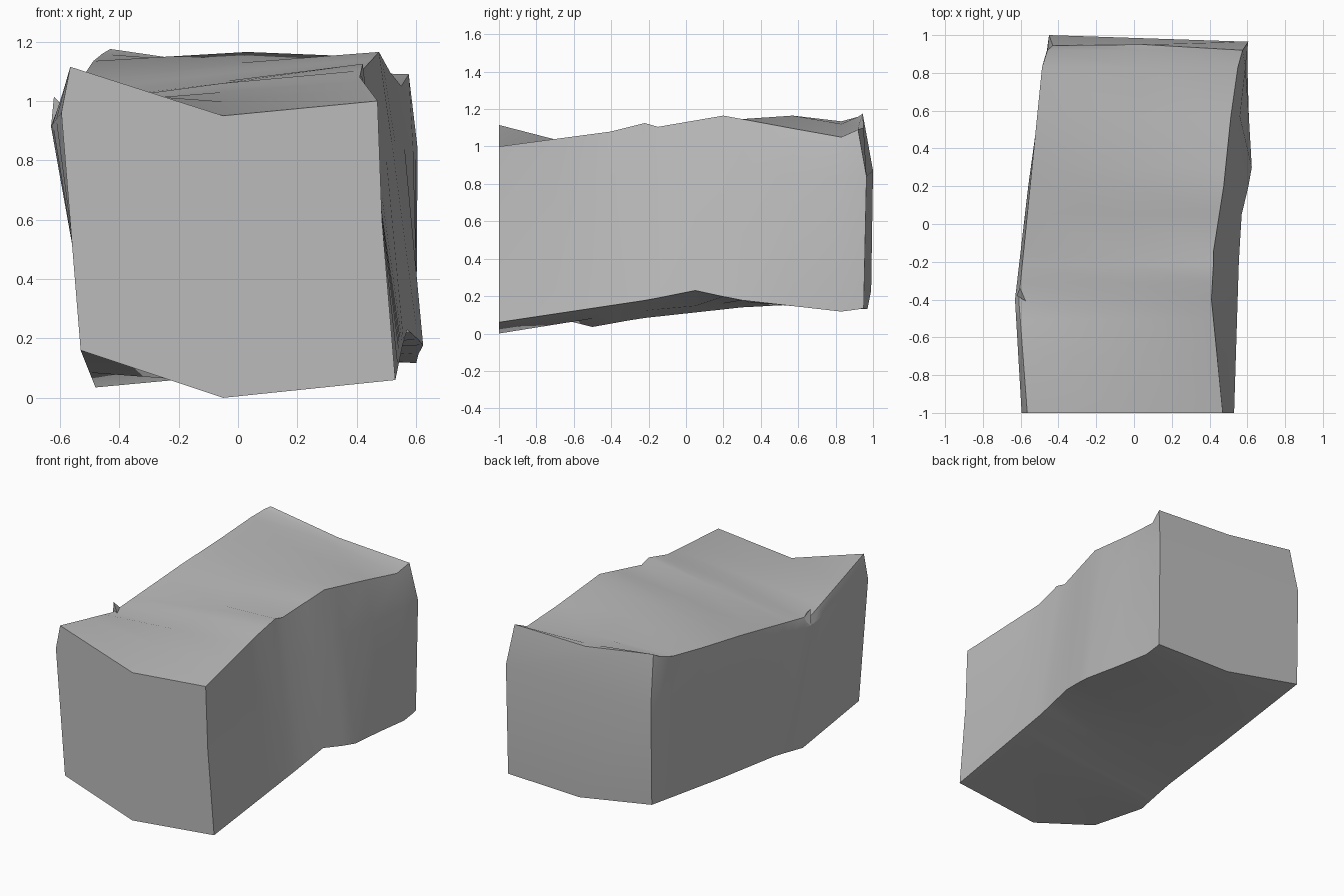
import bpy
import bmesh
from mathutils import Vector

default_cube = bpy.data.objects.get("Cube")
if default_cube:
    bpy.data.objects.remove(default_cube, do_unlink=True)


def make_material(name, colour):
    material = bpy.data.materials.new(name)
    material.use_nodes = True
    material.diffuse_color = colour
    material.node_tree.nodes["Principled BSDF"].inputs["Base Color"].default_value = colour
    return material


def finish(bm, name, material, smooth_angle):
    """Turn a bmesh into a named object, smooth across gentle bends only."""
    bmesh.ops.remove_doubles(bm, verts=bm.verts, dist=0.001)
    bmesh.ops.recalc_face_normals(bm, faces=bm.faces)
    mesh = bpy.data.meshes.new(name)
    bm.to_mesh(mesh)
    bm.free()
    mesh.materials.append(material)
    obj = bpy.data.objects.new(name, mesh)
    bpy.context.collection.objects.link(obj)
    bpy.ops.object.select_all(action="DESELECT")
    obj.select_set(True)
    bpy.context.view_layer.objects.active = obj
    bpy.ops.object.shade_smooth_by_angle(angle=smooth_angle)
    return obj


def point_on_rail(rail, y):
    """Follow a polyline running front to back, stopping at its own end."""
    if y >= rail[-1][1]:
        return Vector(rail[-1])
    for start, end in zip(rail, rail[1:]):
        if y <= end[1]:
            factor = max(0, (y - start[1]) / (end[1] - start[1]))
            return Vector(start).lerp(Vector(end), factor)


stone = make_material("stone grey", (0.5, 0.5, 0.5, 1))

# Long edges of the block, each running from front to back
bottom_left = [(-.53, -1, .16), (-.48, -.5, .035), (-.47, -.25, .08),
               (-.46, .3, .14), (-.45, .99, .23)]
bottom_middle = [(-.05, -1, 0), (.03, -.25, .12), (.07, .3, .17), (.08, .97, .13)]
bottom_right = [(.53, -1, .06), (.555, -.2, .18), (.57, .05, .23), (.625, .28, .18),
                (.61, .5, .155), (.6, .85, .115), (.6, .95, .135)]
side_right = [(.485, -1, .6), (.46, -.2, .8), (.52, .2, .85), (.605, .965, .84)]
top_right = [(.47, -1, 1), (.41, -.4, 1.08), (.42, -.22, 1.125), (.42, -.15, 1.105),
             (.475, .2, 1.165), (.51, .55, 1.1), (.55, .83, 1.05), (.575, .92, 1.09)]
top_middle = [(-.05, -1, .95), (-.05, -.31, 1.06), (-.05, -.2, 1.06),
              (.03, .57, 1.165), (.05, .95, 1.1)]
top_left = [(-.565, -1, 1.115), (-.61, -.4, .96), (-.55, .2, 1.05),
            (-.51, .6, 1.1), (-.48, .9, 1.145), (-.43, .945, 1.175)]
side_left = [(-.595, -1, .96), (-.63, -.4, .915), (-.56, .2, .88), (-.45, 1, .87)]

rails = [bottom_left, bottom_middle, bottom_right, side_right,
         top_right, top_middle, top_left, side_left]
stations = [-1, -.7, -.5, -.4, -.31, -.22, -.15, .05, .2, .3, .57, .83, .92, 1]

# Block body, lofted through cross-sections of the edges
bm = bmesh.new()
rings = [[bm.verts.new(point_on_rail(rail, y)) for rail in rails] for y in stations]
for ring, following in zip(rings, rings[1:]):
    for i in range(len(rails)):
        j = (i + 1) % len(rails)
        bm.faces.new((ring[i], ring[j], following[j], following[i]))

# Flat front, and a back creased between its upper and lower parts
bm.faces.new(rings[0])
bl, bmid, br, sr, tr, tmid, tl, sl = rings[-1]
bm.faces.new((bl, bmid, br, sr, sl))
bm.faces.new((sl, sr, tr, tmid, tl))
finish(bm, "stone_block", stone, 0.5)

# Small chipped point standing on the left top edge
bm = bmesh.new()
base = [bm.verts.new(p) for p in ((-.63, -.37, .91), (-.57, -.41, .96), (-.6, -.33, .96))]
tip = bm.verts.new((-.62, -.38, 1.015))
bm.faces.new(base)
for i in range(len(base)):
    bm.faces.new((base[i], base[(i + 1) % len(base)], tip))
finish(bm, "edge_chip", stone, 0.1)
